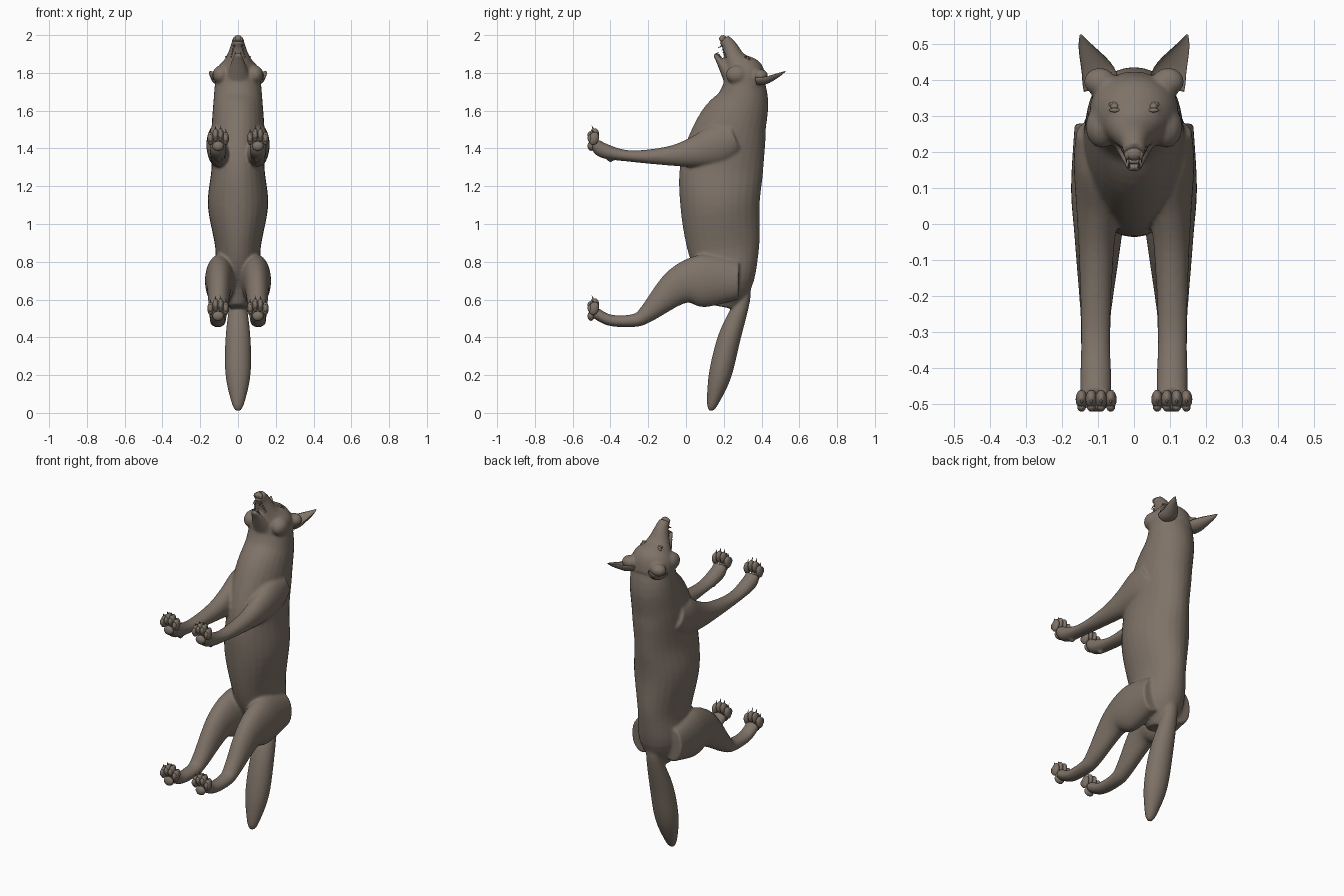
import bpy, bmesh, math
from mathutils import Vector, Matrix

if "Cube" in bpy.data.objects:
    bpy.data.objects.remove(bpy.data.objects["Cube"], do_unlink=True)

fur = bpy.data.materials.new("brown_grey_fur")
fur.use_nodes = True
fur.diffuse_color = (0.21, 0.17, 0.137, 1)
shader = next(n for n in fur.node_tree.nodes if n.type == 'BSDF_PRINCIPLED')
shader.inputs["Base Color"].default_value = fur.diffuse_color
shader.inputs["Roughness"].default_value = 0.9


def spline(points, steps=5):
    """Catmull-Rom curve through points that carry position and radii."""
    knots = [Vector(p) for p in points]
    last = len(knots) - 1
    curve = []
    for i in range(last):
        before, start, end, after = (knots[min(max(i + k, 0), last)] for k in range(-1, 3))
        leave, arrive = (end - before) / 2, (after - start) / 2
        for k in range(steps):
            t = k / steps
            ease = t * t * (3 - 2 * t)
            curve.append(start.lerp(end, ease) + leave * t * (1 - t) ** 2
                         - arrive * t * t * (1 - t))
    return curve + [knots[last]]


def tube(bm, points, sides=28, hollow=None):
    """Loft ellipses through (x, y, z, side radius, depth radius)."""
    rows = spline(points)
    centres = [Vector(row[:3]) for row in rows]
    rings = []
    for i, row in enumerate(rows):
        ahead = centres[min(i + 1, len(rows) - 1)]
        along = (ahead - centres[max(i - 1, 0)]).normalized()
        across = Vector((1, 0, 0))
        across = (across - across.dot(along) * along).normalized()
        depth_axis = across.cross(along)
        ring = []
        for k in range(sides):
            angle = math.tau * k / sides
            depth = math.sin(angle)
            if hollow and depth > 0:
                depth *= -hollow
            offset = across * row[3] * math.cos(angle) + depth_axis * row[4] * depth
            ring.append(bm.verts.new(centres[i] + offset))
        rings.append(ring)
    for lower, upper in zip(rings, rings[1:]):
        for k in range(sides):
            n = (k + 1) % sides
            bm.faces.new((lower[k], lower[n], upper[n], upper[k]))
    bm.faces.new(rings[0])
    bm.faces.new(rings[-1])


def central(rows):
    """Place (y, z, side radius, depth radius) sections on the middle plane."""
    return [(0, *row) for row in rows]


def limb(bm, side, rows):
    """Leg from (y, z, depth radius); thick sections are flatter and set inward."""
    tube(bm, [(side * (.11 - .1 * r), y, z, .03 + .35 * r, r) for y, z, r in rows])


def ball(bm, place, size, tilt=0):
    matrix = (Matrix.Translation(place) @ Matrix.Rotation(tilt, 4, 'X')
              @ Matrix.Diagonal((*size, 1)))
    bmesh.ops.create_uvsphere(bm, u_segments=16, v_segments=10, radius=1, matrix=matrix)


def spike(bm, place, direction, radius, length):
    turn = Vector(direction).to_track_quat('Z', 'Y').to_matrix().to_4x4()
    bmesh.ops.create_cone(bm, segments=10, radius1=radius, radius2=radius / 10, depth=length,
                          cap_ends=True, matrix=Matrix.Translation(place) @ turn)


def finish(name, bm, fuse=False):
    bmesh.ops.recalc_face_normals(bm, faces=bm.faces)
    mesh = bpy.data.meshes.new(name)
    bm.to_mesh(mesh)
    bm.free()
    mesh.materials.append(fur)
    mesh.shade_smooth()
    part = bpy.data.objects.new(name, mesh)
    bpy.context.collection.objects.link(part)
    if fuse:
        # blend the overlapping volumes into one skin
        remesh = part.modifiers.new("fuse", 'REMESH')
        remesh.mode = 'VOXEL'
        remesh.voxel_size = 0.0075
        remesh.use_smooth_shade = True
        soften = part.modifiers.new("soften", 'SMOOTH')
        soften.factor = 0.5
        soften.iterations = 7


body = bmesh.new()
# torso and neck
tube(body, central([
    (.2, .56, .05, .07), (.22, .7, .12, .14), (.2, .87, .12, .19), (.18, 1.1, .16, .21),
    (.19, 1.3, .14, .22), (.24, 1.5, .14, .19), (.3, 1.65, .13, .14), (.31, 1.78, .12, .1)]))
# skull and upper muzzle
tube(body, central([
    (.33, 1.72, .12, .1), (.3, 1.8, .12, .11), (.26, 1.87, .07, .06),
    (.23, 1.94, .04, .04), (.2, 1.98, .03, .03)]))
# lower jaw
tube(body, central([(.25, 1.76, .07, .05), (.18, 1.86, .035, .02), (.15, 1.9, .02, .01)]))
# tail
tail = [(.3, .7, .04), (.3, .6, .04), (.23, .4, .06), (.18, .2, .06), (.14, .05, .03),
        (.13, .01, .01)]
tube(body, central([(y, z, r * 1.1, r) for y, z, r in tail]))

for side in (1, -1):
    # shoulder and foreleg
    limb(body, side, [(.26, 1.46, .08), (.17, 1.42, .11), (.04, 1.38, .08), (-.1, 1.36, .05),
                      (-.3, 1.36, .03), (-.44, 1.39, .04), (-.48, 1.43, .03)])
    # thigh and hind leg
    limb(body, side, [(.28, .7, .1), (.1, .7, .14), (-.04, .67, .1), (-.2, .53, .05),
                      (-.27, .49, .035), (-.4, .49, .03), (-.48, .53, .03)])
    # wrist pad, brow, cheek and ear root
    ball(body, (side * .1, -.4, 1.34), (.014, .016, .014))
    ball(body, (side * .05, .32, 1.86), (.026, .02, .022))
    ball(body, (side * .09, .27, 1.79), (.045, .06, .05))
    ball(body, (side * .095, .395, 1.785), (.045, .04, .035))
finish("body", body, fuse=True)


def build_ear(name, side):
    bm = bmesh.new()
    tube(bm, [(side * .09, .375, 1.775, .05, .04), (side * .1, .42, 1.78, .047, .04),
              (side * .135, .49, 1.8, .02, .02), (side * .148, .525, 1.81, .003, .004)],
         hollow=.4)
    finish(name, bm)


def build_eye(name, side):
    # eyeball between a lower and an upper lid
    bm = bmesh.new()
    x = side * .054
    ball(bm, (x, .327, 1.877), (.012, .008, .01), tilt=.5)
    ball(bm, (x, .332, 1.872), (.017, .007, .007), tilt=.5)
    ball(bm, (x, .316, 1.884), (.015, .006, .006), tilt=.5)
    finish(name, bm)


def build_toes(name, side, base):
    # four toes with claws, the middle pair longer, over one sole pad
    bm = bmesh.new()
    centre = side * .105
    for step in (-1.5, -.5, .5, 1.5):
        x = centre + step * .027
        z = base + .055 - abs(step) * .018
        ball(bm, (x, -.487, z), (.0165, .026, .036), tilt=-.25)
        ball(bm, (x, -.508, z), (.012, .013, .02))
        spike(bm, (x, -.493, z + .036), (0, -.45, 1), radius=.006, length=.03)
    ball(bm, (centre, -.503, base - .012), (.03, .018, .026))
    finish(name, bm)


for side, label in ((1, "left"), (-1, "right")):
    build_ear(label + "_ear", side)
    build_eye(label + "_eye", side)
    build_toes("front_" + label + "_toes", side, base=1.425)
    build_toes("hind_" + label + "_toes", side, base=.525)

# nose with nostril wings, and teeth along both jaws
nose, teeth = bmesh.new(), bmesh.new()
down = Vector((0, -.85, -.5))
ball(nose, (0, .194, 1.982), (.023, .019, .017), tilt=.5)
for side in (1, -1):
    ball(nose, (side * .016, .192, 1.978), (.011, .014, .014), tilt=.5)
    spike(teeth, (side * .021, .18, 1.938), down, radius=.005, length=.026)
    spike(teeth, (side * .014, .167, 1.905), -down, radius=.004, length=.024)
    for k in range(4):
        place = (side * (.026 + .003 * k), .192 + .006 * k, 1.922 - .013 * k)
        spike(teeth, place, down, radius=.004, length=.014)
finish("nose", nose)
finish("teeth", teeth)

# tongue
tongue = bmesh.new()
tube(tongue, central([(.21, 1.84, .024, .008), (.17, 1.9, .013, .005)]))
finish("tongue", tongue)
